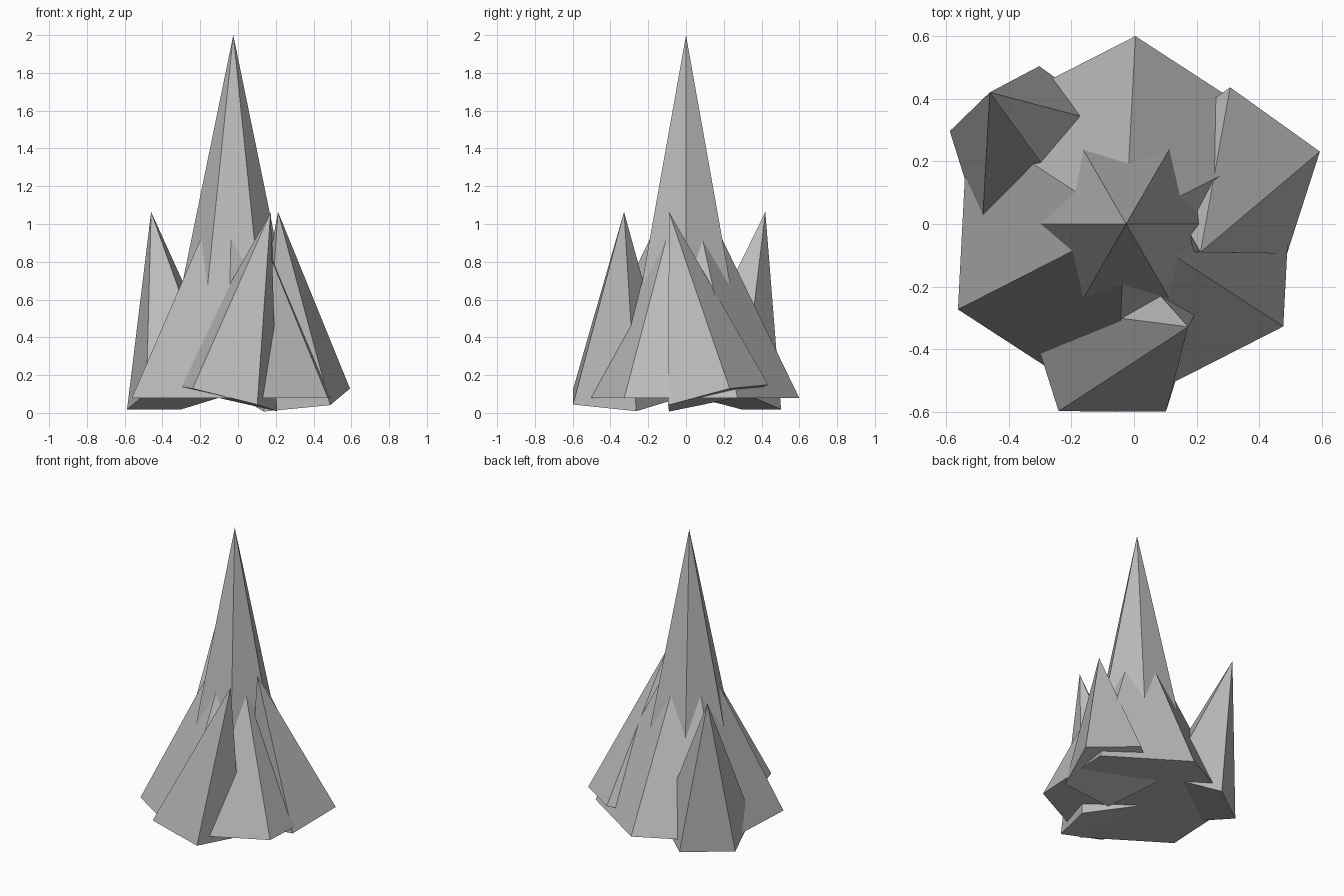
import bpy
import bmesh
from mathutils import Vector, Matrix
from math import radians

default_cube = bpy.data.objects.get("Cube")
if default_cube:
    bpy.data.objects.remove(default_cube)

# Single stone grey
stone = bpy.data.materials.new("stone_grey")
stone.use_nodes = True
colour = (0.5, 0.5, 0.5, 1.0)
stone.diffuse_color = colour
stone.node_tree.nodes["Principled BSDF"].inputs["Base Color"].default_value = colour


def spike(name, sides, radius, base, apex, first_corner):
    """Flat-faced cone from its base centre to its apex, leaning along the axis."""
    base, axis = Vector(base), Vector(apex) - Vector(base)
    bm = bmesh.new()
    ring = [bm.verts.new(Matrix.Rotation(radians(first_corner) + radians(360 * i / sides), 3, 'Z')
                         @ Vector((radius, 0, 0))) for i in range(sides)]
    tip = bm.verts.new((0, 0, axis.length))
    bm.faces.new(ring[::-1])
    for a, b in zip(ring, ring[1:] + ring[:1]):
        bm.faces.new((a, b, tip))
    lean = Vector((0, 0, 1)).rotation_difference(axis).to_matrix().to_4x4()
    bm.transform(Matrix.Translation(base) @ lean)
    mesh = bpy.data.meshes.new(name)
    bm.to_mesh(mesh)
    bm.free()
    mesh.materials.append(stone)
    bpy.context.collection.objects.link(bpy.data.objects.new(name, mesh))


# Tall central peak and the broad mound around it
FLOOR = 0.08
spike("central_peak", 6, 0.394, (-0.025, 0, FLOOR), (-0.025, 0, 2.0), 0)
spike("broad_mound", 6, 0.6, (-0.027, 0, FLOOR), (-0.027, 0, 1.315), 87)

# Three leaning five-sided side peaks
for name, base, apex in (
    ("back_right_peak", (-0.307, 0.21), (-0.46, 0.42)),
    ("front_peak", (-0.07, -0.355), (0.173, -0.328)),
    ("left_peak", (0.31, 0.144), (0.212, -0.09)),
):
    spike(name, 5, 0.3, (*base, FLOOR), (*apex, 1.064), 90)
